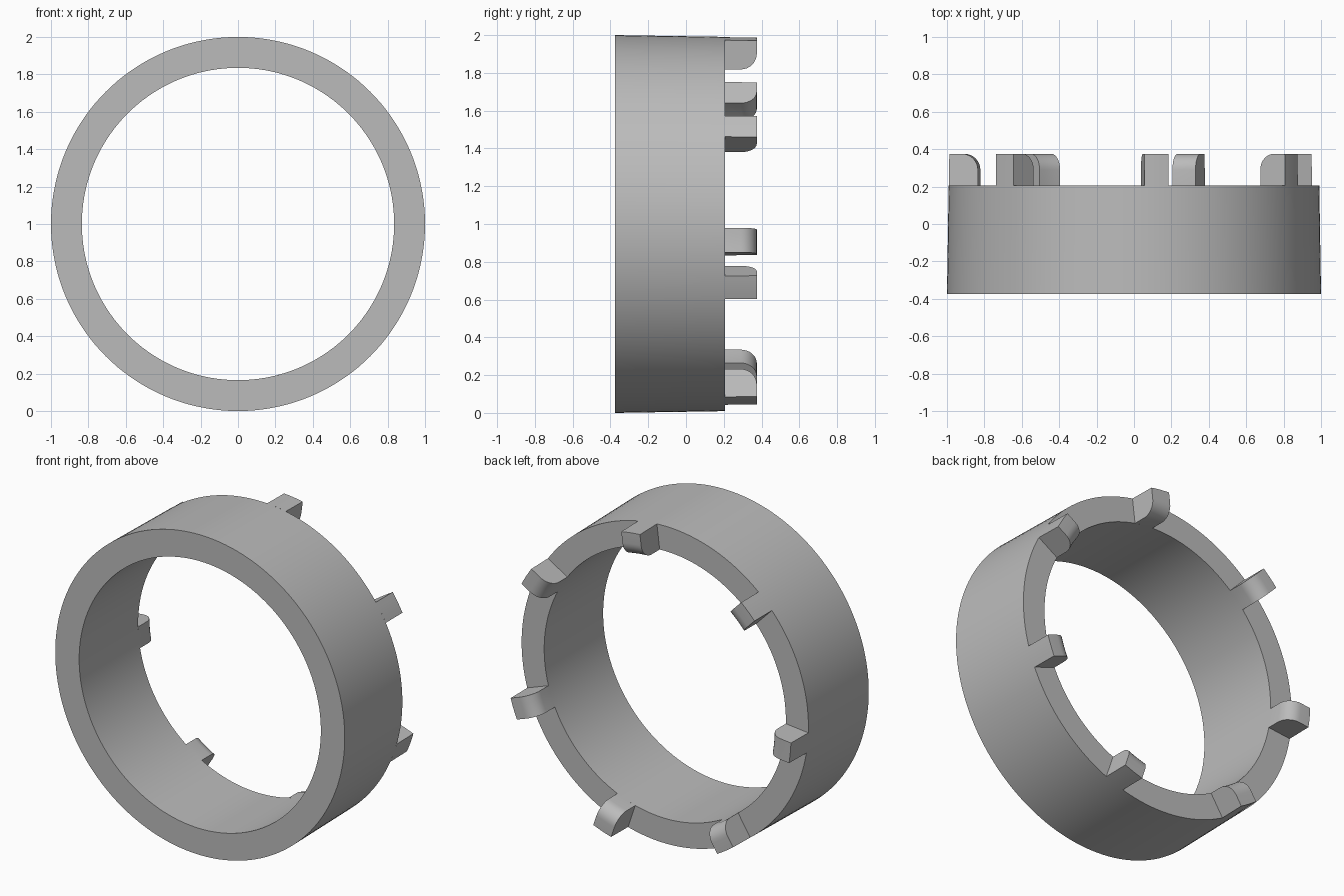
import bpy, bmesh
from math import sin, cos, pi, radians, sqrt

cube = bpy.data.objects.get("Cube")
if cube:
    bpy.data.objects.remove(cube)

FRONT, SHOULDER, BACK = -0.375, 0.207, 0.375
INNER, CORNER = 0.835, 0.085
TABS, FIRST_ANGLE, TAB_WIDTH = 7, radians(83), 0.13

grey = bpy.data.materials.new("grey")
grey.use_nodes = True
colour = (0.5, 0.5, 0.5, 1)
grey.diffuse_color = colour
grey.node_tree.nodes["Principled BSDF"].inputs["Base Color"].default_value = colour


def outer(y):
    """Radius of the slightly tapered outside wall."""
    return 1 - 0.016 * (y - FRONT)


def finish(bm, name):
    bmesh.ops.recalc_face_normals(bm, faces=bm.faces)
    mesh = bpy.data.meshes.new(name)
    bm.to_mesh(mesh)
    bm.free()
    mesh.materials.append(grey)
    obj = bpy.data.objects.new(name, mesh)
    bpy.context.collection.objects.link(obj)
    bpy.ops.object.select_all(action='DESELECT')
    obj.select_set(True)
    bpy.context.view_layer.objects.active = obj
    bpy.ops.object.shade_smooth_by_angle(angle=radians(30))


# Ring: four-point section revolved about the front-to-back axis
bm = bmesh.new()
section = [(INNER, FRONT), (outer(FRONT), FRONT), (outer(SHOULDER), SHOULDER), (INNER, SHOULDER)]
STEPS = 144
rows = []
for i in range(STEPS):
    a = 2 * pi * i / STEPS
    rows.append([bm.verts.new((r * cos(a), y, 1 + r * sin(a))) for r, y in section])
for i in range(STEPS):
    p, q = rows[i], rows[(i + 1) % STEPS]
    for j in range(4):
        k = (j + 1) % 4
        bm.faces.new((p[j], p[k], q[k], q[j]))
finish(bm, "ring")

# Tab section: square outer corner, rounded inner back corner
profile = [(outer(SHOULDER), SHOULDER), (outer(BACK), BACK)]
for i in range(9):
    a = pi / 2 * i / 8
    profile.append((INNER + CORNER * (1 - sin(a)), BACK - CORNER * (1 - cos(a))))
profile.append((INNER, SHOULDER))

# Tabs: the section swept across the tab width, following the ring's curve
for n in range(TABS):
    a = FIRST_ANGLE - 2 * pi * n / TABS
    bm = bmesh.new()
    rows = []
    for i in range(5):
        t = TAB_WIDTH * (i / 4 - 0.5)
        row = []
        for r, y in profile:
            d = sqrt(r * r - t * t)
            row.append(bm.verts.new((d * cos(a) - t * sin(a), y, 1 + d * sin(a) + t * cos(a))))
        rows.append(row)
    # The curve of the corner falls from the back face to the inner wall
    for p, q in zip(rows, rows[1:]):
        for j in range(len(profile) - 1):
            bm.faces.new((p[j], p[j + 1], q[j + 1], q[j]))
    bm.faces.new(rows[0])
    bm.faces.new(rows[-1])
    finish(bm, "tab_%d" % (n + 1))
